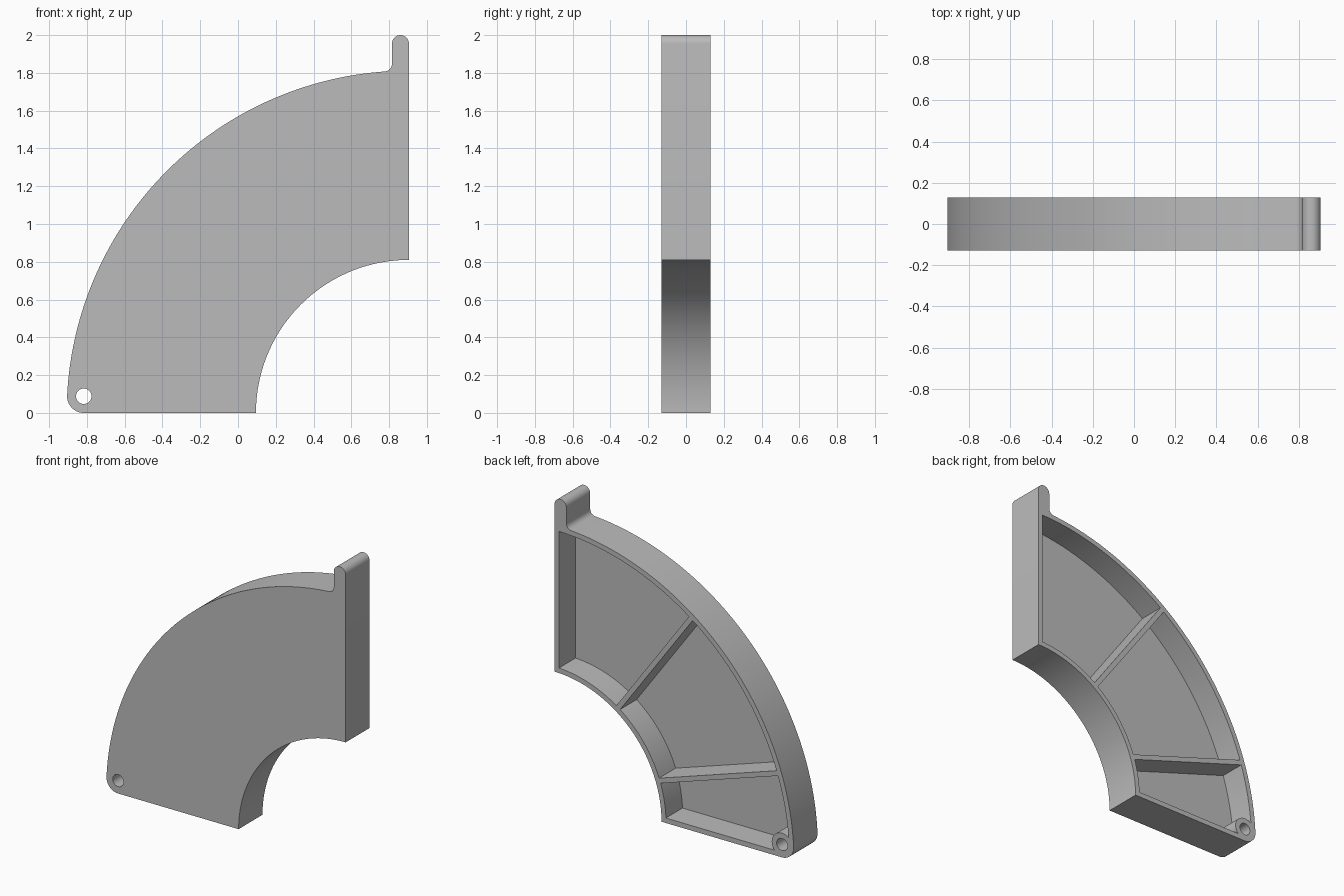
import bpy, bmesh
from math import sin, cos, asin, atan2, radians, sqrt, pi

if "Cube" in bpy.data.objects:
    bpy.data.objects.remove(bpy.data.objects["Cube"])

CX = 0.905            # x of the arc centre
R_IN, R_OUT = 0.81, 1.812
HALF = 0.129          # half of the depth
FLOOR = -0.05         # pocket floor
WALL = 0.034
POST_R, FILLET, CORNER = 0.045, 0.04, 0.088

grey = bpy.data.materials.new("plain grey")
grey.use_nodes = True
grey.diffuse_color = (0.5, 0.5, 0.5, 1)
grey.node_tree.nodes["Principled BSDF"].inputs["Base Color"].default_value = (0.5, 0.5, 0.5, 1)


def arc(cu, cz, r, a0, a1, n):
    """Points on an arc; u runs from the arc centre towards -x."""
    return [(cu + r * cos(a0 + (a1 - a0) * i / n),
             cz + r * sin(a0 + (a1 - a0) * i / n)) for i in range(n + 1)]


def prism(name, points, y0, y1):
    """Extrude a (u, z) profile along y."""
    bm = bmesh.new()
    face = bm.faces.new([bm.verts.new((CX - u, y0, z)) for u, z in points])
    ext = bmesh.ops.extrude_face_region(bm, geom=[face])
    for v in ext["geom"]:
        if isinstance(v, bmesh.types.BMVert):
            v.co.y = y1
    bmesh.ops.recalc_face_normals(bm, faces=bm.faces)
    mesh = bpy.data.meshes.new(name)
    bm.to_mesh(mesh)
    bm.free()
    mesh.materials.append(grey)
    obj = bpy.data.objects.new(name, mesh)
    bpy.context.collection.objects.link(obj)
    return obj


def combine(target, tool, operation):
    """Apply a boolean and remove the tool object."""
    mod = target.modifiers.new("join", 'BOOLEAN')
    mod.operation, mod.solver, mod.object = operation, 'EXACT', tool
    bpy.context.view_layer.objects.active = target
    bpy.ops.object.modifier_apply(modifier=mod.name)
    bpy.data.objects.remove(tool)


# Quarter-ring body with upright post, fillet and rounded lower corner
fil_u = 2 * POST_R + FILLET
fil_z = sqrt((R_OUT + FILLET) ** 2 - fil_u ** 2)
cor_u = sqrt((R_OUT - CORNER) ** 2 - CORNER ** 2)
fil_a, cor_a = atan2(fil_z, fil_u), atan2(CORNER, cor_u)
outline = arc(0, 0, R_IN, 0, pi / 2, 48)
outline += arc(POST_R, 2 - POST_R, POST_R, pi, 0, 16)
outline += arc(fil_u, fil_z, FILLET, pi, pi + fil_a, 10)
outline += arc(0, 0, R_OUT, fil_a, cor_a, 72)[1:]
outline += arc(cor_u, CORNER, CORNER, cor_a, -pi / 2, 16)[1:]
body = prism("quarter_ring_housing", outline, -HALF, HALF)


# Three pockets in the back, leaving the rim and two radial ribs
def pocket(a0, off0, a1, off1):
    a0, a1 = radians(a0), radians(a1)
    r0, r1 = R_IN + WALL, R_OUT - WALL
    pts = arc(0, 0, r0, a0 + asin(off0 / r0), a1 + asin(off1 / r0), 24)
    pts += arc(0, 0, r1, a1 + asin(off1 / r1), a0 + asin(off0 / r1), 32)
    return prism("pocket_cutter", pts, FLOOR, HALF + 0.1)


for spec in ((0, WALL, 18, 0), (18, WALL, 54, 0), (54, WALL, 90, -WALL)):
    combine(body, pocket(*spec), 'DIFFERENCE')

# Boss around the pivot hole, then the hole itself
boss = prism("pivot_boss", arc(cor_u, CORNER, 0.078, 0, 2 * pi, 40)[:-1], FLOOR - 0.03, HALF)
combine(body, boss, 'UNION')
hole = prism("hole_cutter", arc(cor_u, CORNER, 0.041, 0, 2 * pi, 32)[:-1], -HALF - 0.1, HALF + 0.1)
combine(body, hole, 'DIFFERENCE')

# Smooth curved walls, keep edges sharp
bpy.ops.object.select_all(action='DESELECT')
body.select_set(True)
bpy.context.view_layer.objects.active = body
bpy.ops.object.shade_smooth_by_angle(angle=radians(30))
